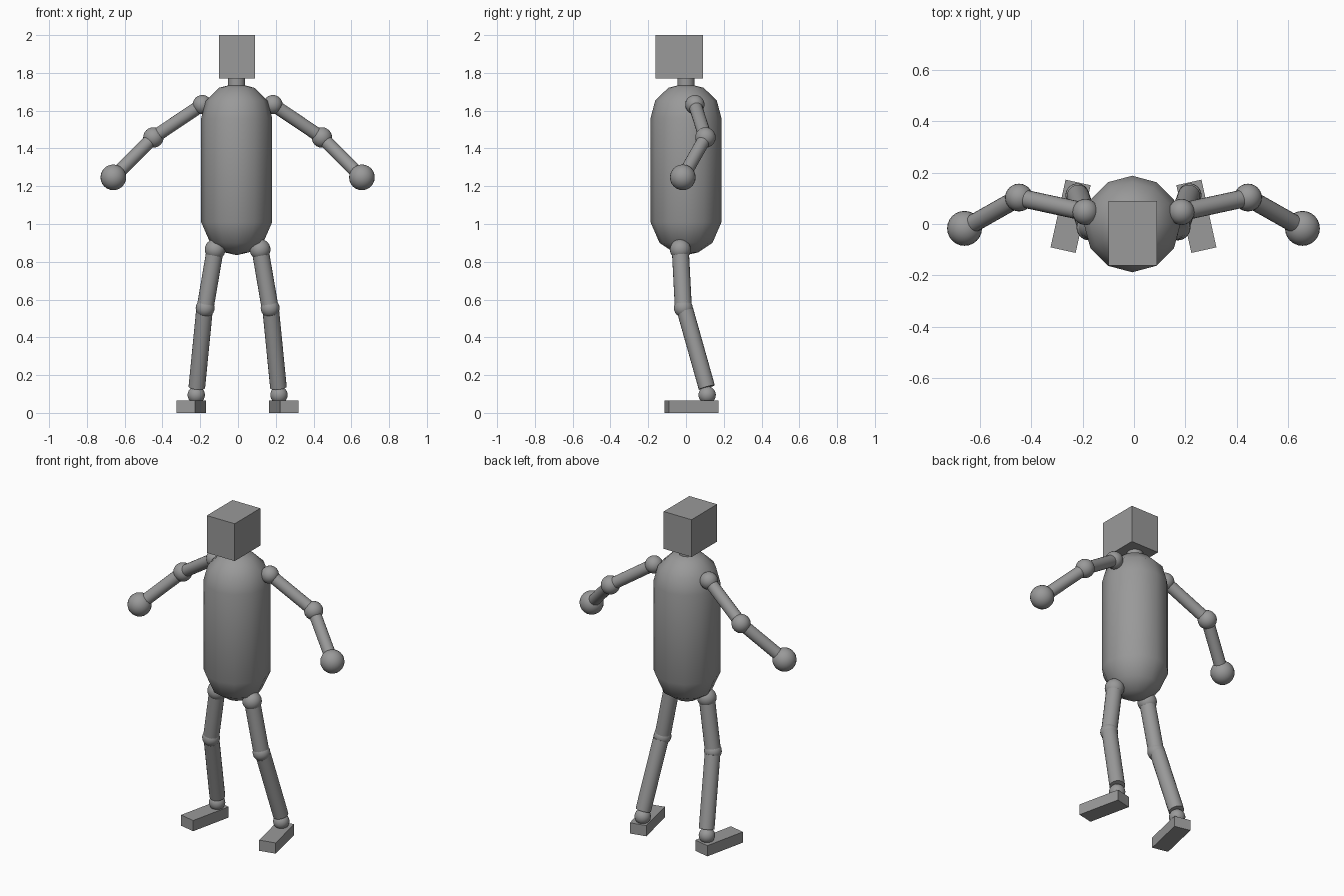
import bpy
import math
from mathutils import Vector

cube = bpy.data.objects.get("Cube")
if cube:
    bpy.data.objects.remove(cube, do_unlink=True)

grey = bpy.data.materials.new("mid_grey")
grey.use_nodes = True
colour = (0.32, 0.32, 0.32, 1)
grey.diffuse_color = colour
grey.node_tree.nodes["Principled BSDF"].inputs["Base Color"].default_value = colour


def finish(name, smooth=True):
    ob = bpy.context.object
    ob.name = name
    ob.data.materials.append(grey)
    if smooth:
        bpy.ops.object.shade_smooth_by_angle(angle=math.radians(40))
    return ob


def ball(name, pos, r):
    bpy.ops.mesh.primitive_uv_sphere_add(segments=24, ring_count=12, radius=r, location=pos)
    return finish(name)


def rod(name, a, b, r):
    a, b = Vector(a), Vector(b)
    d = b - a
    bpy.ops.mesh.primitive_cylinder_add(vertices=20, radius=r, depth=d.length, location=(a + b) / 2)
    bpy.context.object.rotation_euler = d.to_track_quat('Z', 'Y').to_euler()
    return finish(name)


def box(name, pos, size, turn=0):
    bpy.ops.mesh.primitive_cube_add(size=1, location=pos, rotation=(0, 0, turn))
    bpy.context.object.scale = size
    return finish(name, smooth=False)


def lathe(name, profile, n, pos):
    # Closed solid from (radius, height) rings between two poles
    verts, faces = [(0, 0, profile[0][1])], []
    rings = profile[1:-1]
    for r, z in rings:
        for i in range(n):
            t = math.tau * i / n
            verts.append((r * math.sin(t), r * math.cos(t), z))
    verts.append((0, 0, profile[-1][1]))
    last = len(verts) - 1
    for i in range(n):
        j = (i + 1) % n
        faces.append((0, 1 + i, 1 + j))
        for k in range(len(rings) - 1):
            a = 1 + k * n
            faces.append((a + i, a + n + i, a + n + j, a + j))
        faces.append((last, last - n + j, last - n + i))
    me = bpy.data.meshes.new(name)
    me.from_pydata(verts, [], faces)
    ob = bpy.data.objects.new(name, me)
    ob.location = pos
    bpy.context.collection.objects.link(ob)
    bpy.ops.object.select_all(action='DESELECT')
    bpy.context.view_layer.objects.active = ob
    ob.select_set(True)
    return finish(name)


# Trunk, neck and head
lathe("torso", [(0, 0.835), (0.065, 0.85), (0.14, 0.9), (0.188, 1.01), (0.188, 1.56),
                (0.163, 1.653), (0.094, 1.721), (0, 1.745)], 12, (-0.007, 0, 0))
rod("neck", (-0.007, 0, 1.7), (-0.007, 0, 1.78), 0.045)
box("head", (-0.005, -0.036, 1.885), (0.19, 0.25, 0.23))

# Limbs, mirrored across the middle
for side, s in (("left", 1), ("right", -1)):
    def at(x, y, z):
        return (s * x - 0.002, y, z)

    shoulder, elbow, hand = at(0.187, 0.047, 1.632), at(0.446, 0.103, 1.458), at(0.658, -0.017, 1.247)
    hip, knee, ankle = at(0.119, -0.03, 0.865), at(0.172, -0.014, 0.555), at(0.219, 0.112, 0.095)
    ball(side + "_shoulder", shoulder, 0.051)
    rod(side + "_upper_arm", shoulder, elbow, 0.035)
    ball(side + "_elbow", elbow, 0.054)
    rod(side + "_forearm", elbow, hand, 0.035)
    ball(side + "_hand", hand, 0.068)

    ball(side + "_hip", hip, 0.055)
    rod(side + "_thigh", hip, knee, 0.045)
    ball(side + "_knee", knee, 0.05)
    rod(side + "_shin", at(0.176, -0.004, 0.54), at(0.216, 0.11, 0.135), 0.044)
    ball(side + "_ankle", ankle, 0.046)
    box(side + "_foot", at(0.245, 0.03, 0.033), (0.1, 0.27, 0.066), s * math.radians(12.5))
